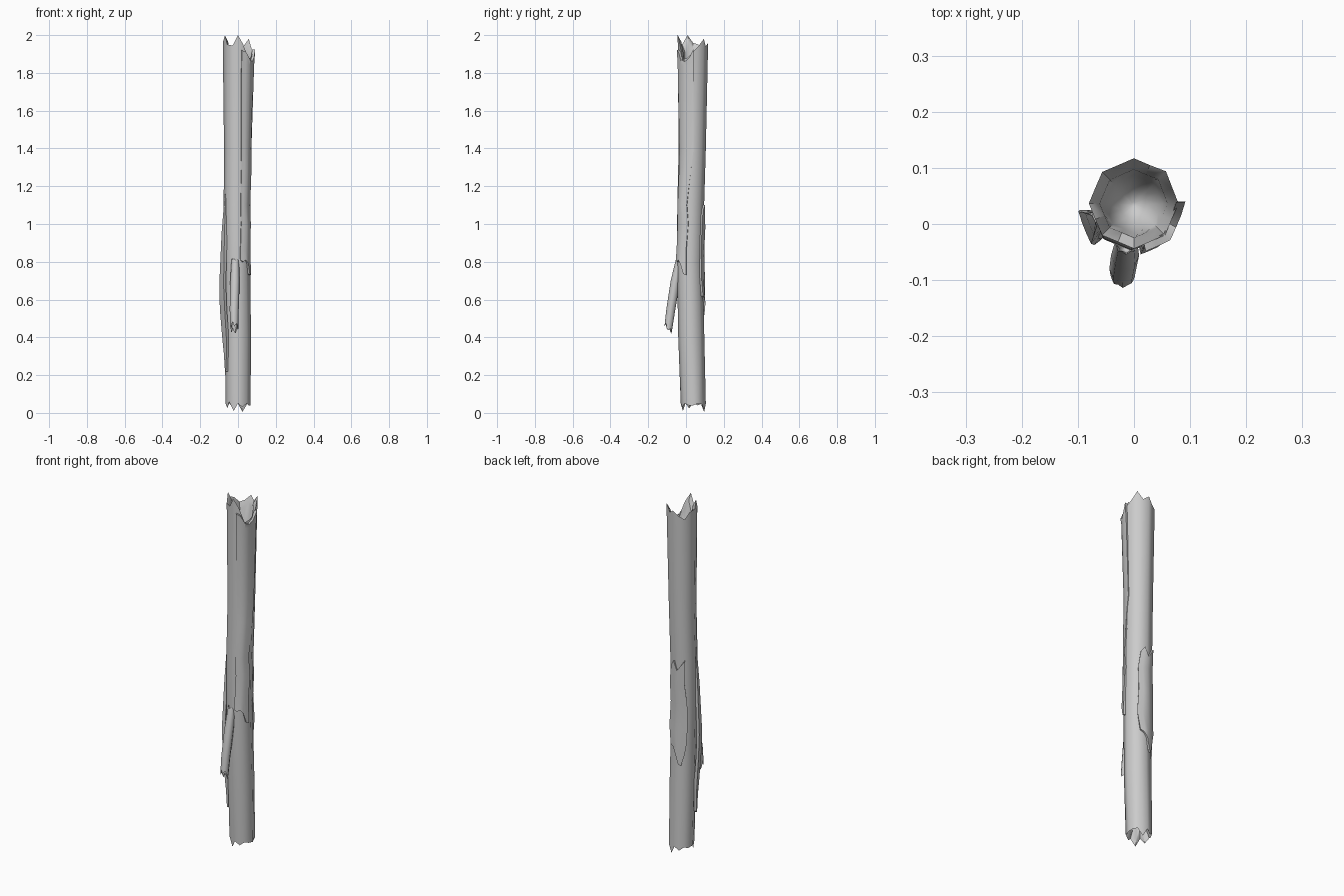
import bpy, bmesh, math

cube = bpy.data.objects.get("Cube")
if cube:
    bpy.data.objects.remove(cube, do_unlink=True)

bark = bpy.data.materials.new("grey_bark")
bark.use_nodes = True
bark.diffuse_color = (0.6, 0.6, 0.6, 1)
bark.node_tree.nodes["Principled BSDF"].inputs["Base Color"].default_value = (0.6, 0.6, 0.6, 1)

# Trunk centre line: z, x, y, radius
TRUNK = [(0.0, 0, .04, .066), (.4, 0, .028, .069), (.8, -.004, .02, .068),
         (1.1, -.005, .025, .071), (1.4, -.002, .033, .072), (2.0, 0, .037, .081)]
BRANCH = [(.43, -.02, -.096, .021), (.55, -.02, -.08, .024),
          (.7, -.016, -.056, .025), (.82, -.014, -.032, .02)]
SIDES = 16


def station(path, z):
    """Centre and radius of a path at a height."""
    z = min(max(z, path[0][0]), path[-1][0])
    for a, b in zip(path, path[1:]):
        if z <= b[0]:
            t = (z - a[0]) / (b[0] - a[0])
            return [p + (q - p) * t for p, q in zip(a[1:], b[1:])]


def surface(path, deg, z, scale=1.0, lift=0.0):
    """Point on the eight-sided skin around a path."""
    x, y, r = station(path, z)
    a = math.radians(deg)
    r *= math.cos(math.pi / 8) / math.cos(a % (math.pi / 4) - math.pi / 8)
    r = r * scale + lift
    return (x + r * math.cos(a), y + r * math.sin(a), z)


def finish(name, bm, angle):
    bmesh.ops.recalc_face_normals(bm, faces=bm.faces)
    mesh = bpy.data.meshes.new(name)
    bm.to_mesh(mesh)
    bm.free()
    mesh.materials.append(bark)
    obj = bpy.data.objects.new(name, mesh)
    bpy.context.collection.objects.link(obj)
    bpy.ops.object.select_all(action="DESELECT")
    obj.select_set(True)
    bpy.context.view_layer.objects.active = obj
    bpy.ops.object.shade_smooth_by_angle(angle=math.radians(angle))


def broken_log(name, path, bottom, top, depth):
    """Tube with splintered rims and hollowed ends."""
    rings = []

    def cup(rim, sign):
        level = (min(rim) if sign > 0 else max(rim)) - sign * depth * .4
        return [([h - sign * depth * .3 for h in rim], .76),
                ([level] * SIDES, .66), ([level - sign * depth * .5] * SIDES, .35),
                ([level - sign * depth * .6] * SIDES, .05)]

    rings += cup(bottom, -1)[::-1]
    rings.append((bottom, 1))
    rings += [([s[0]] * SIDES, 1) for s in path[1:-1]]
    rings.append((top, 1))
    rings += cup(top, 1)
    bm = bmesh.new()
    loops = [[bm.verts.new(surface(path, i * 360 / SIDES, h, scale))
              for i, h in enumerate(heights)] for heights, scale in rings]
    for a, b in zip(loops, loops[1:]):
        for i in range(SIDES):
            j = (i + 1) % SIDES
            bm.faces.new((a[i], a[j], b[j], b[i]))
    bm.faces.new(loops[0])
    bm.faces.new(loops[-1])
    finish(name, bm, 48)


def bark_sheet(name, rows, top, bottom):
    """Raised slab; rows are z, start angle, end angle, lift; ends are ragged."""
    cols = len(top)
    bm = bmesh.new()
    inner, outer = [], []
    for k, (z, a0, a1, lift) in enumerate(rows):
        rag = top if k == 0 else bottom if k == len(rows) - 1 else [0] * cols
        pts = [(a0 + (a1 - a0) * i / (cols - 1), z + rag[i]) for i in range(cols)]
        inner.append([bm.verts.new(surface(TRUNK, a, h, 1, lift - .016)) if lift > .018
                      else bm.verts.new(surface(TRUNK, a, h, .96)) for a, h in pts])
        outer.append([bm.verts.new(surface(TRUNK, a, h, 1, lift)) for a, h in pts])
    last = len(rows) - 1
    for k in range(last):
        for i in range(cols - 1):
            for g in (inner, outer):
                bm.faces.new((g[k][i], g[k][i + 1], g[k + 1][i + 1], g[k + 1][i]))
        for i in (0, cols - 1):
            bm.faces.new((inner[k][i], outer[k][i], outer[k + 1][i], inner[k + 1][i]))
    for k in (0, last):
        for i in range(cols - 1):
            bm.faces.new((inner[k][i], inner[k][i + 1], outer[k][i + 1], outer[k][i]))
    finish(name, bm, 40)


# Main trunk with splintered rims
broken_log("trunk", TRUNK,
           [.04, .05, .045, .005, .05, .03, .05, .04, .05, .025, .06, .01, .05, .03, .05, .04],
           [1.91, 1.94, 1.98, 1.94, 1.96, 1.93, 1.915, 1.95, 1.96, 2.0, 1.95, 1.945, 2.0, 1.95, 1.87, 1.88],
           .12)

# Snapped side branch, leaning forward
broken_log("side_branch", BRANCH,
           [.45 - .02 * math.sin(i * math.tau / SIDES) + .012 * (i % 3 - 1) for i in range(SIDES)],
           [.81 + .01 * (i % 2) for i in range(SIDES)], .04)

# Long peeling bark sheet on the left face
bark_sheet("long_bark_sheet",
           [(1.91, -76, 2, .013), (1.84, -76, 3, .009), (1.4, -74, 6, .004), (1.3, -72, -2, .004),
            (1.1, -74, -17, .007), (1.0, -72, -9, .007), (.86, -76, -17, .009), (.79, -78, -16, .012)],
           [.01, .0, -.04, -.05, -.03, .015], [.02, .01, .02, .0, -.055, -.06])

# Bulging sheet on the right face
bark_sheet("side_bark_sheet",
           [(1.14, 188, 206, .003), (.95, 182, 212, .014), (.68, 180, 218, .028),
            (.55, 180, 222, .026), (.38, 186, 224, .016), (.25, 194, 220, .013)],
           [-.04, .0, .02, -.02], [.06, -.02, -.03, .07])

# Shorter sheet at the back
bark_sheet("back_bark_sheet",
           [(1.08, 62, 130, .009), (.98, 52, 126, .01), (.86, 56, 136, .01),
            (.72, 50, 138, .012), (.62, 62, 134, .012), (.55, 78, 128, .01)],
           [-.01, .02, -.03, .0, .03], [.06, .03, -.03, -.04, .02])
